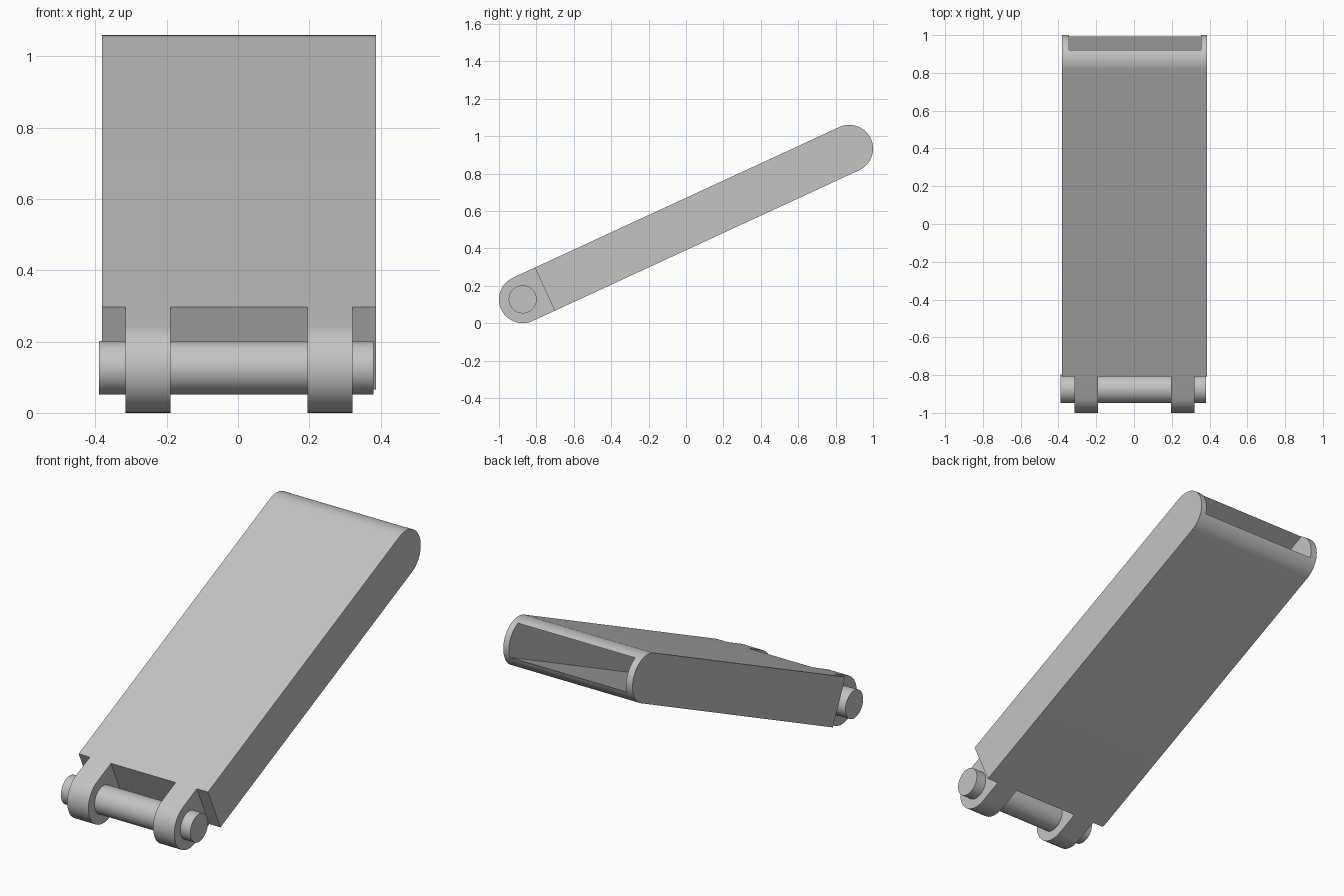
import bpy, bmesh, math
from mathutils import Matrix, Vector

cube = bpy.data.objects.get("Cube")
if cube:
    bpy.data.objects.remove(cube)

R = 0.127                 # half thickness and end radius
SPAN = Vector((1.746, 0.806))
LENGTH = SPAN.length      # pivot to far round centre
NECK = 0.13               # where the body meets the lugs
WALL = 0.041
# Local frame: x across, y along the link, z through its thickness
PLACE = Matrix.Translation((0, -0.873, R)) @ Matrix.Rotation(math.atan2(SPAN.y, SPAN.x), 4, 'X')

steel = bpy.data.materials.new("plain grey")
steel.use_nodes = True
grey = (0.55, 0.55, 0.55, 1)
steel.diffuse_color = grey
steel.node_tree.nodes["Principled BSDF"].inputs["Base Color"].default_value = grey


def prism(name, outline, x0, x1):
    """Extrude a side outline of (along, through) points from x0 to x1."""
    bm = bmesh.new()
    face = bm.faces.new([bm.verts.new((x0, u, v)) for u, v in outline])
    out = bmesh.ops.extrude_face_region(bm, geom=[face])
    moved = [g for g in out["geom"] if isinstance(g, bmesh.types.BMVert)]
    bmesh.ops.translate(bm, vec=(x1 - x0, 0, 0), verts=moved)
    bmesh.ops.recalc_face_normals(bm, faces=bm.faces)
    bm.transform(PLACE)
    mesh = bpy.data.meshes.new(name)
    bm.to_mesh(mesh)
    bm.free()
    mesh.materials.append(steel)
    obj = bpy.data.objects.new(name, mesh)
    bpy.context.collection.objects.link(obj)
    return obj


def arc(centre, radius, start, sweep, steps):
    return [(centre + radius * math.cos(start + sweep * i / steps),
             radius * math.sin(start + sweep * i / steps)) for i in range(steps + 1)]


def select(obj):
    bpy.ops.object.select_all(action='DESELECT')
    obj.select_set(True)
    bpy.context.view_layer.objects.active = obj


# Hollow body with a round, open far end
body = prism("link_body",
             [(NECK, -R)] + arc(LENGTH, R, -math.pi / 2, math.pi, 32) + [(NECK, R)],
             -0.382, 0.387)
h = R - WALL
cavity = prism("cavity_cutter",
               [(NECK + WALL, -h), (LENGTH + 0.3, -h), (LENGTH + 0.3, h), (NECK + WALL, h)],
               -0.344, 0.354)
cut = body.modifiers.new("cavity", 'BOOLEAN')
cut.operation = 'DIFFERENCE'
cut.solver = 'EXACT'
cut.object = cavity
select(body)
bpy.ops.object.modifier_apply(modifier=cut.name)
bpy.data.objects.remove(cavity)

# Two rounded hinge lugs
lug_outline = arc(0, R, math.pi / 2, math.pi, 32) + [(NECK, -R), (NECK, R)]
lugs = [prism(name, lug_outline, x, x + 0.126)
        for name, x in (("right_lug", -0.316), ("left_lug", 0.195))]

# Hinge pin through both lugs
pin = prism("hinge_pin", arc(0, 0.075, 0, 2 * math.pi, 48)[:-1], -0.39, 0.38)

for obj in [body, pin] + lugs:
    select(obj)
    bpy.ops.object.shade_smooth_by_angle(angle=math.radians(30))
